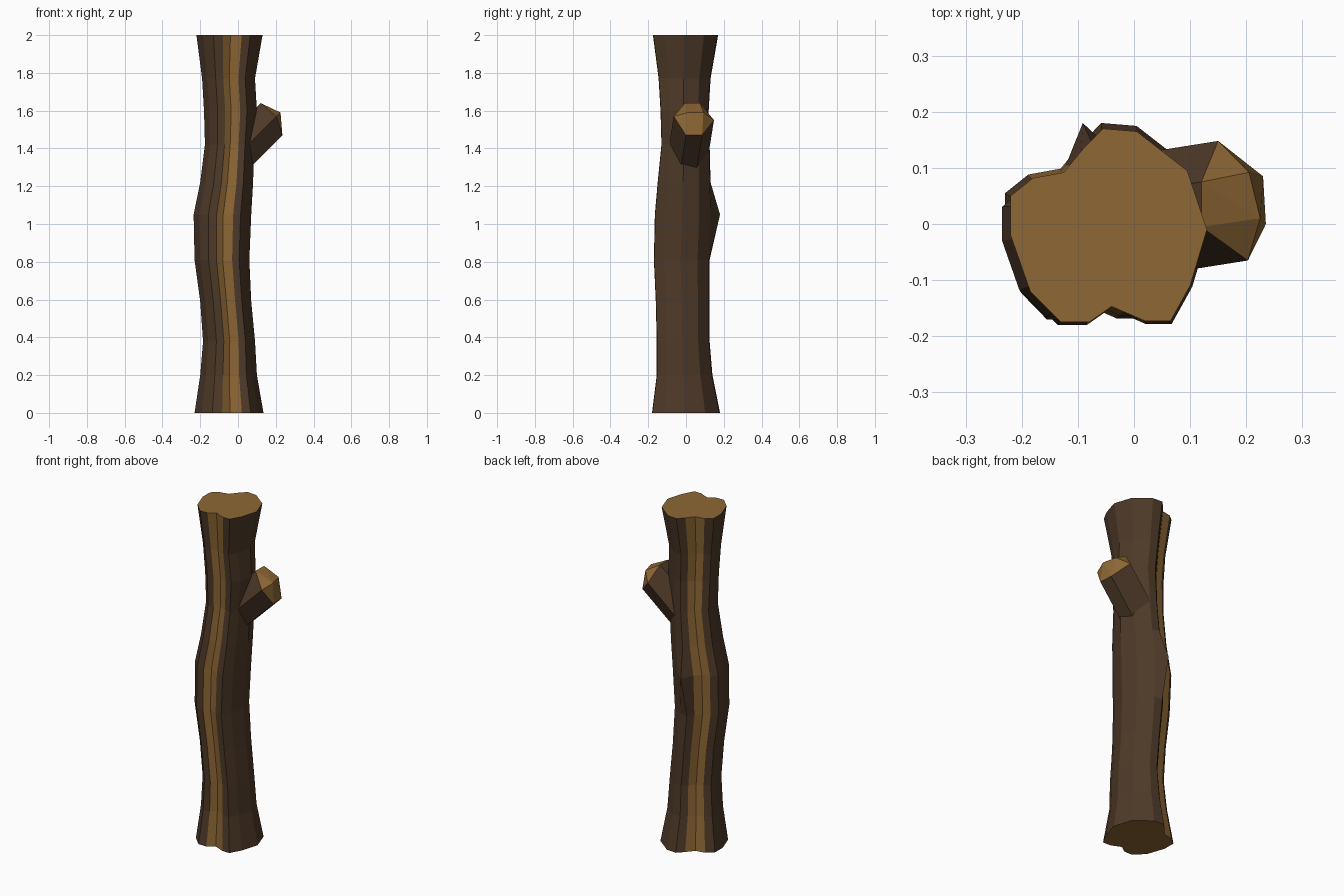
import bpy
import bmesh
from mathutils import Vector

default_cube = bpy.data.objects.get("Cube")
if default_cube:
    bpy.data.objects.remove(default_cube, do_unlink=True)


def make_material(name, colour):
    material = bpy.data.materials.new(name)
    material.use_nodes = True
    material.diffuse_color = (*colour, 1)
    shader = material.node_tree.nodes["Principled BSDF"]
    shader.inputs["Base Color"].default_value = (*colour, 1)
    return material


bark = make_material("dark bark", (0.075, 0.041, 0.021))
wood = make_material("light wood", (0.27, 0.135, 0.035))


def finish(bm, name):
    bmesh.ops.recalc_face_normals(bm, faces=bm.faces)
    mesh = bpy.data.meshes.new(name)
    bm.to_mesh(mesh)
    bm.free()
    mesh.materials.append(bark)
    mesh.materials.append(wood)
    part = bpy.data.objects.new(name, mesh)
    bpy.context.collection.objects.link(part)
    return part


# Trunk cross-section, counter-clockwise, with two notches
section = [(.13, -.01), (.095, .095), (.005, .165), (-.055, .17),
           (-.09, .135), (-.125, .092), (-.18, .082), (-.22, .05),
           (-.22, -.02), (-.185, -.12), (-.13, -.175), (-.08, -.175),
           (-.04, -.147), (.02, -.173), (.065, -.173), (.1, -.11)]
ridge = 3
notches = (5, 12)

# Trunk rings: height, then left, right, front and back limits
rings = [(0, -.23, .135, -.18, .18), (.2, -.2, .1, -.155, .14),
         (.38, -.185, .09, -.155, .125), (.59, -.2, .07, -.16, .125),
         (.81, -.23, .06, -.17, .125), (1.05, -.235, .07, -.165, .135),
         (1.22, -.2, .08, -.15, .13), (1.42, -.175, .085, -.13, .125),
         (1.6, -.18, .1, -.135, .12), (1.77, -.19, .09, -.145, .13),
         (2, -.22, .13, -.175, .17)]


def fit(value, values, low, high):
    return low + (value - min(values)) / (max(values) - min(values)) * (high - low)


xs, ys = zip(*section)
count = len(section)
bm = bmesh.new()
loops = []
for z, left, right, front, back in rings:
    loops.append([bm.verts.new((fit(x, xs, left, right), fit(y, ys, front, back), z))
                  for x, y in section])

# Knot standing out on the back ridge
loops[5][ridge].co.y += .045

# Bark sides, with light wood on both slopes of each notch
for lower, upper in zip(loops, loops[1:]):
    for i in range(count):
        j = (i + 1) % count
        face = bm.faces.new((lower[i], lower[j], upper[j], upper[i]))
        face.material_index = int(i in notches or j in notches)

# Sawn ends
for loop in (loops[0], loops[-1]):
    bm.faces.new(loop).material_index = 1
finish(bm, "trunk")

# Branch stub: rim of the cut, ridge across the cut, and buried root
rim = [Vector(p) for p in [(.203, -.065, 1.57), (.235, 0, 1.47), (.23, .085, 1.47),
                           (.15, .148, 1.55), (.12, .075, 1.64), (.12, -.005, 1.64)]]
cut_ridge = [Vector((.225, .01, 1.59)), Vector((.205, .092, 1.59))]
root = [p + Vector((-.19, -.03, -.19)) for p in rim]
bm = bmesh.new()
tip = {bm.verts.new(p) for p in rim + cut_ridge}
for p in root:
    bm.verts.new(p)
bmesh.ops.convex_hull(bm, input=bm.verts[:])
bmesh.ops.dissolve_limit(bm, angle_limit=.12, verts=bm.verts[:], edges=bm.edges[:])
for face in bm.faces:
    face.material_index = int(all(v in tip for v in face.verts))
finish(bm, "branch_stub")
